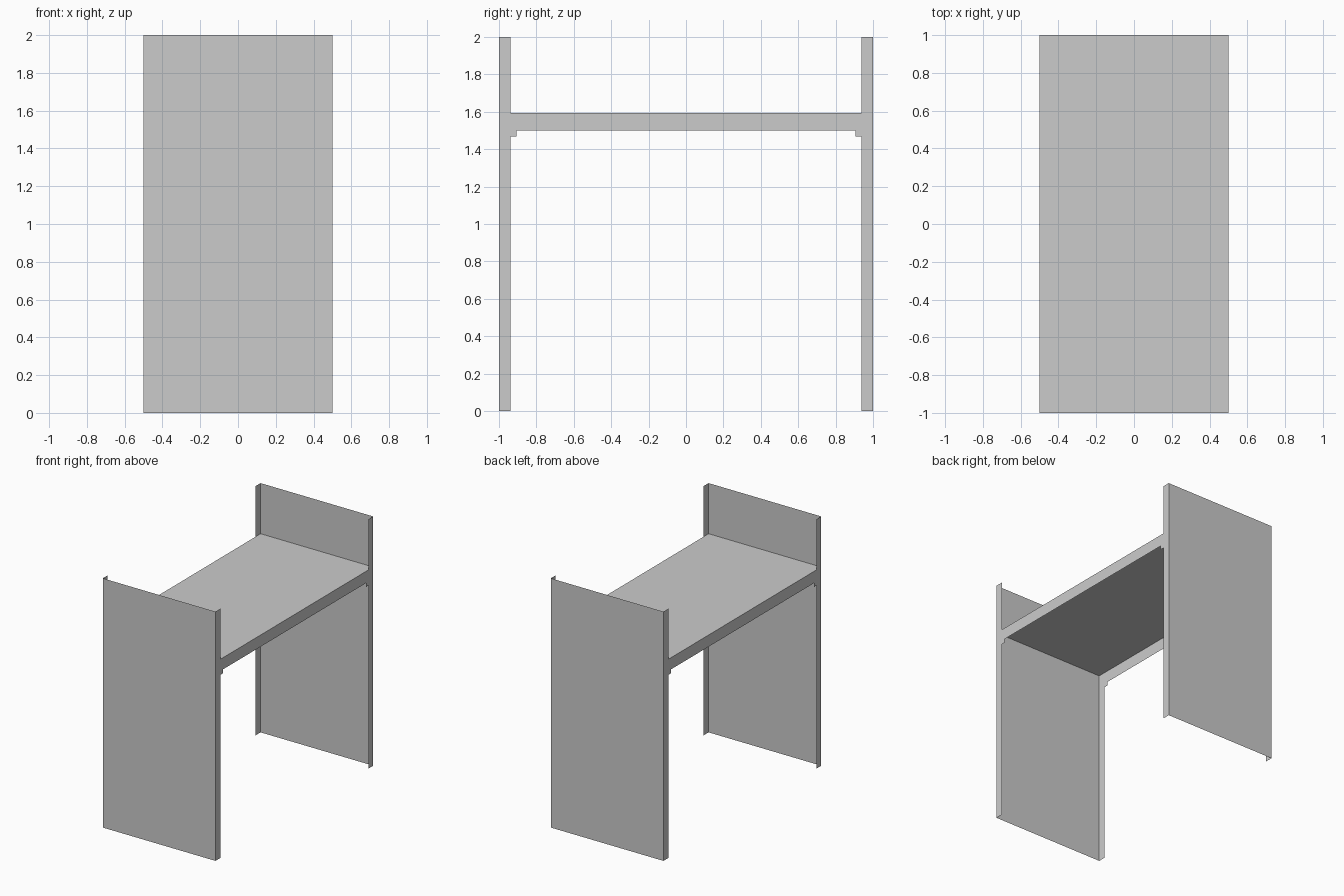
import bpy

if "Cube" in bpy.data.objects:
    bpy.data.objects.remove(bpy.data.objects["Cube"])

# Main sizes
HALF_W, HALF_D, HEIGHT = 0.5, 1.0, 2.0
INNER = 0.9375            # inner edge of the uprights
SHELF_TOP, SHELF_LOW = 1.594, 1.5
CLEAT_Y, CLEAT_Z = 0.906, 1.469


def sheet(name, points):
    """One flat, single-sided sheet from an outline."""
    mesh = bpy.data.meshes.new(name)
    mesh.from_pydata(points, [], [tuple(range(len(points)))])
    mesh.update()
    obj = bpy.data.objects.new(name, mesh)
    bpy.context.collection.objects.link(obj)
    return obj


# H-shaped side outline: right half, then mirrored to the left
half = [(CLEAT_Y, SHELF_LOW), (CLEAT_Y, CLEAT_Z), (INNER, CLEAT_Z), (INNER, 0),
        (HALF_D, 0), (HALF_D, HEIGHT), (INNER, HEIGHT), (INNER, SHELF_TOP)]
profile = half + [(-y, z) for y, z in reversed(half)]

# Side frames (the model is an open shell between them)
for name, x in (("right_side_frame", HALF_W), ("left_side_frame", -HALF_W)):
    outline = profile if x > 0 else profile[::-1]
    sheet(name, [(x, y, z) for y, z in outline])

# Outer end panels
for name, s in (("front_panel", -1), ("back_panel", 1)):
    y, x = s * HALF_D, s * HALF_W
    sheet(name, [(x, y, 0), (-x, y, 0), (-x, y, HEIGHT), (x, y, HEIGHT)])

# Shelf surface running between the two outer panels
sheet("shelf_top", [(-HALF_W, -HALF_D, SHELF_TOP), (HALF_W, -HALF_D, SHELF_TOP),
                    (HALF_W, HALF_D, SHELF_TOP), (-HALF_W, HALF_D, SHELF_TOP)])
